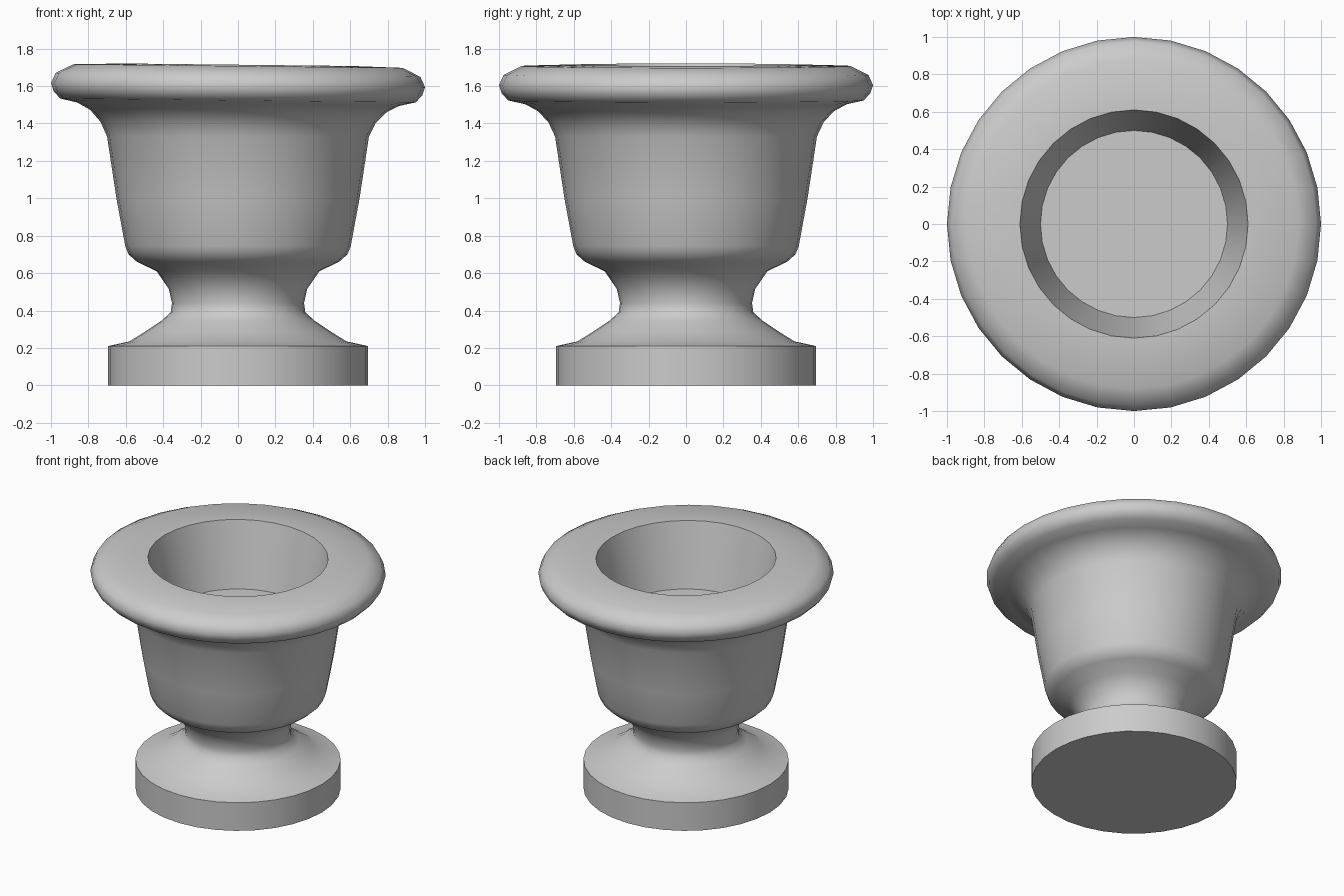
import bpy
import bmesh
from math import cos, sin, tau, radians

cube = bpy.data.objects.get("Cube")
if cube:
    bpy.data.objects.remove(cube, do_unlink=True)

SEGMENTS = 32

stone = bpy.data.materials.new("grey stone")
stone.use_nodes = True
colour = (0.6, 0.6, 0.6, 1)
stone.diffuse_color = colour
stone.node_tree.nodes["Principled BSDF"].inputs["Base Color"].default_value = colour


def rim_tilt(x, z):
    """Slight sideways lean of the lip, fading in above the bowl."""
    return -0.011 * x * min(max((z - 1.33) / 0.15, 0), 1)


def lathe(name, profile, sharp_angle):
    """Revolve (radius, height) pairs about z; zero radius closes with a pole."""
    bm = bmesh.new()
    rings = []
    for r, z in profile:
        if r == 0:
            rings.append([bm.verts.new((0, 0, z))] * SEGMENTS)
            continue
        ring = []
        for i in range(SEGMENTS):
            a = tau * i / SEGMENTS
            x, y = r * cos(a), r * sin(a)
            ring.append(bm.verts.new((x, y, z + rim_tilt(x, z))))
        rings.append(ring)
    for low, high in zip(rings, rings[1:]):
        for i in range(SEGMENTS):
            j = (i + 1) % SEGMENTS
            corners = dict.fromkeys((low[i], low[j], high[j], high[i]))
            bm.faces.new(list(corners))
    bmesh.ops.recalc_face_normals(bm, faces=bm.faces)
    mesh = bpy.data.meshes.new(name)
    bm.to_mesh(mesh)
    bm.free()
    mesh.materials.append(stone)
    obj = bpy.data.objects.new(name, mesh)
    bpy.context.collection.objects.link(obj)
    bpy.ops.object.select_all(action="DESELECT")
    obj.select_set(True)
    bpy.context.view_layer.objects.active = obj
    bpy.ops.object.shade_smooth_by_angle(angle=radians(sharp_angle))
    return obj


# Sections of the urn, from the ground up and then down into the bowl
foot = [(0, 0), (0.695, 0), (0.695, 0.21), (0.58, 0.235)]
stem = [(0.5, 0.285), (0.41, 0.345), (0.36, 0.39), (0.353, 0.44),
        (0.37, 0.515), (0.435, 0.61)]
bowl = [(0.54, 0.66), (0.585, 0.7), (0.603, 0.745), (0.65, 1.0), (0.7, 1.33)]
lip = [(0.735, 1.405), (0.79, 1.465), (0.86, 1.503), (0.95, 1.523),
       (0.985, 1.56), (1, 1.605), (0.975, 1.66), (0.88, 1.707), (0.61, 1.714)]
hollow = [(0.5, 1.25), (0, 1.25)]

lathe("urn", foot + stem + bowl + lip + hollow, 50)
